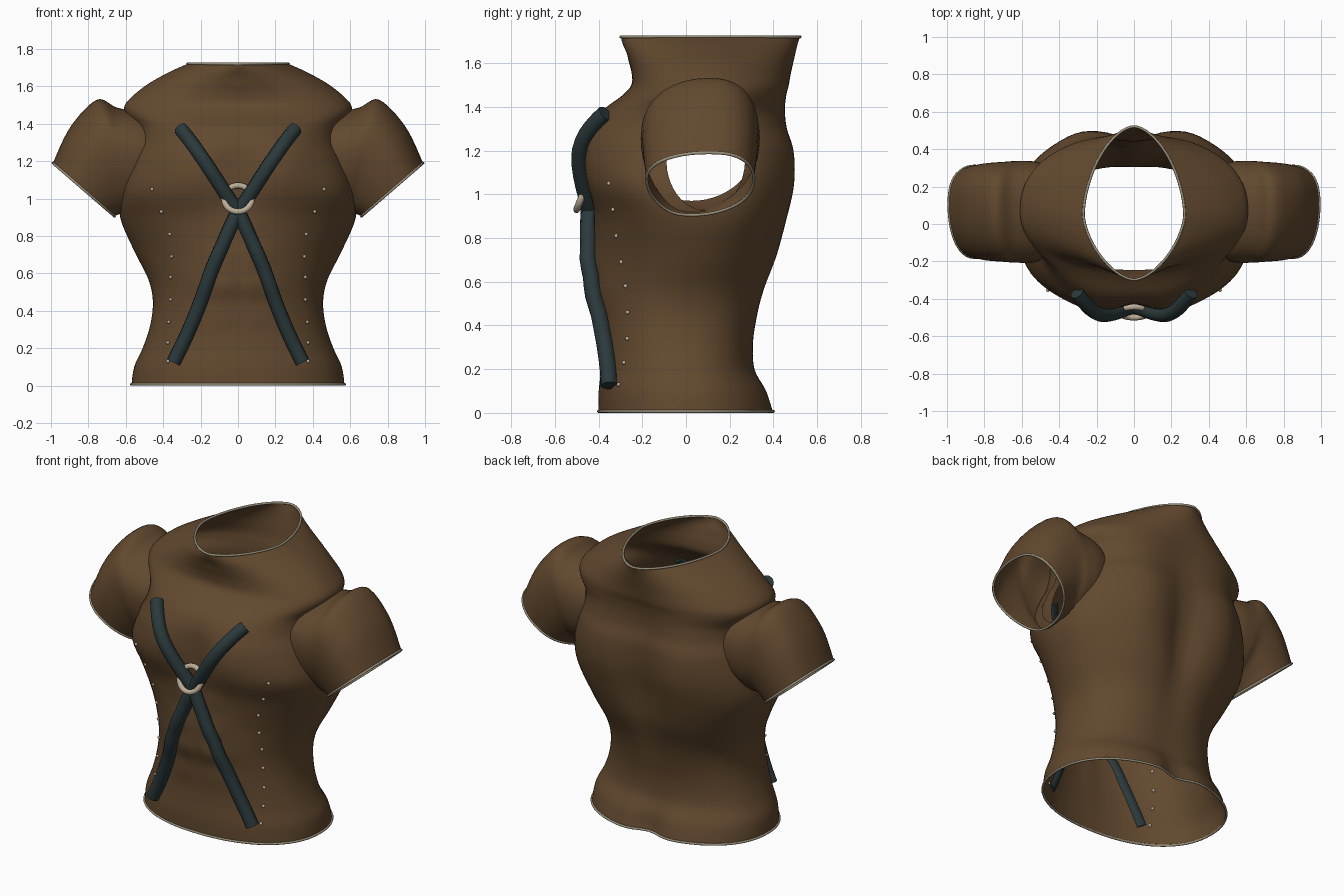
import bpy, bmesh, math
from math import sin, cos, pi, exp, copysign
from mathutils import Vector
from mathutils.bvhtree import BVHTree

cube = bpy.data.objects.get("Cube")
if cube:
    bpy.data.objects.remove(cube)


def material(name, rgb, rough=0.7):
    m = bpy.data.materials.new(name)
    m.use_nodes = True
    m.diffuse_color = (*rgb, 1)
    node = m.node_tree.nodes["Principled BSDF"]
    node.inputs["Base Color"].default_value = (*rgb, 1)
    node.inputs["Roughness"].default_value = rough
    return m


LEATHER = material("brown leather", (0.122, 0.066, 0.028))
STRAP = material("dark slate strap", (0.024, 0.040, 0.043))
BONE = material("pale bone", (0.50, 0.42, 0.31))
TRIM = material("khaki trim", (0.32, 0.28, 0.20))


def catmull(rows, steps):
    """Smooth interpolation through rows of numbers."""
    out = []
    for i in range(len(rows) - 1):
        a, b = rows[max(i - 1, 0)], rows[i]
        c, d = rows[i + 1], rows[min(i + 2, len(rows) - 1)]
        for s in range(steps):
            t = s / steps
            out.append([q + t / 2 * (r - p + t * (2 * p - 5 * q + 4 * r - u + t * (3 * (q - r) + u - p)))
                        for p, q, r, u in zip(a, b, c, d)])
    return out + [list(rows[-1])]


def power(v, n):
    return copysign(abs(v) ** (2 / n), v)


def bump(v, centre, width):
    return exp(-((v - centre) / width) ** 2)


def finish(name, bm, mat):
    me = bpy.data.meshes.new(name)
    bm.to_mesh(me)
    bm.free()
    me.materials.append(mat)
    ob = bpy.data.objects.new(name, me)
    bpy.context.collection.objects.link(ob)
    me.shade_smooth()


def loft(rings):
    bm = bmesh.new()
    loops = [[bm.verts.new(p) for p in ring] for ring in rings]
    for lo, hi in zip(loops, loops[1:]):
        for i in range(len(lo)):
            j = (i + 1) % len(lo)
            bm.faces.new((lo[i], lo[j], hi[j], hi[i]))
    bmesh.ops.recalc_face_normals(bm, faces=bm.faces)
    return bm


def tube(name, points, radius, mat, cyclic=False):
    cu = bpy.data.curves.new(name, 'CURVE')
    cu.dimensions = '3D'
    cu.bevel_depth = radius
    cu.bevel_resolution = 3
    cu.use_fill_caps = not cyclic
    sp = cu.splines.new('POLY')
    sp.points.add(len(points) - 1)
    for sp_pt, p in zip(sp.points, points):
        sp_pt.co = (*p, 1)
    sp.use_cyclic_u = cyclic
    cu.materials.append(mat)
    ob = bpy.data.objects.new(name, cu)
    bpy.context.collection.objects.link(ob)
    bpy.ops.object.select_all(action='DESELECT')
    ob.select_set(True)
    bpy.context.view_layer.objects.active = ob
    bpy.ops.object.convert(target='MESH')
    bpy.ops.object.shade_smooth_by_angle(angle=0.9)


# Torso: height, half width, front y, back y, centre y, front and back roundness
BODY = [
    (0, .57, -.40, .415, 0, 2.2, 2.2), (.1, .555, -.40, .38, 0, 2.2, 2.2),
    (.2, .51, -.39, .322, -.02, 2.2, 2.3), (.32, .47, -.39, .312, -.03, 2.2, 2.4),
    (.45, .455, -.405, .335, -.02, 2.1, 2.3), (.57, .48, -.43, .37, 0, 1.9, 2.2),
    (.72, .555, -.43, .425, .03, 1.8, 2.2), (.9, .63, -.42, .46, .05, 2.1, 2.4),
    (1.05, .625, -.435, .485, .05, 2.8, 2.6), (1.2, .575, -.435, .485, .06, 2.8, 2.8),
    (1.3, .54, -.425, .46, .07, 2.5, 2.8), (1.38, .55, -.385, .455, .07, 2.3, 2.6),
    (1.45, .6, -.295, .462, .07, 2.3, 2.4), (1.5, .605, -.25, .475, .07, 2.2, 2.2),
    (1.56, .55, -.25, .485, .07, 2, 2), (1.62, .47, -.27, .497, .07, 1.8, 1.85),
    (1.68, .36, -.295, .51, .06, 1.65, 1.75), (1.72, .27, -.30, .522, .05, 1.6, 1.7)]
SEGMENTS = 88


def body_ring(row):
    z, w, front, back, mid, round_front, round_back = row
    ring = []
    for i in range(SEGMENTS):
        a = 2 * pi * i / SEGMENTS
        n = round_back if sin(a) > 0 else round_front
        x = w * power(cos(a), n)
        s = power(sin(a), n)
        side = abs(x)
        if s > 0:  # spine groove between two long back muscles
            y = mid + (back - mid) * s
            groove = bump(z, 0, .17) + bump(z, .92, .4)
            y += s * (.028 * bump(z, 1.05, .35) * bump(side, .29, .14) - .05 * groove * bump(x, 0, .1))
        else:      # chest, breastbone and stomach muscles
            y = mid + (mid - front) * s
            chest = bump(z, 1.15, .17)
            belly = bump(z, .6, .3)
            relief = .035 * chest * bump(side, .23, .16) - .015 * chest * bump(x, 0, .06)
            relief += belly * bump(side, .1, .09) * .005 * cos(z * 36)
            relief -= belly * .01 * bump(x, 0, .03)
            relief -= .01 * bump(z, 1.66, .05) * bump(x, 0, .06)
            y += s * relief
        ring.append((x, y, z))
    return ring


body_rings = [body_ring(r) for r in catmull(BODY, 5)]
bm = loft(body_rings)
surface = BVHTree.FromBMesh(bm)

# Armholes inside the sleeves, with their edges drawn onto an ellipse
HOLE_Y, HOLE_Z, HOLE_RY, HOLE_RZ = .09, 1.16, .18, .235


def hole_distance(p):
    return math.hypot((p.y - HOLE_Y) / HOLE_RY, (p.z - HOLE_Z) / HOLE_RZ)


holes = []
for f in bm.faces:
    c = f.calc_center_median()
    if abs(c.x) > .4 and hole_distance(c) < 1:
        holes.append(f)
rim = {v for f in holes for v in f.verts}
bmesh.ops.delete(bm, geom=holes, context='FACES')
for v in rim:
    if v.is_valid:
        d = hole_distance(v.co)
        v.co.y = HOLE_Y + (v.co.y - HOLE_Y) / d
        v.co.z = HOLE_Z + (v.co.z - HOLE_Z) / d
finish("torso", bm, LEATHER)
tube("waist_trim", [(x, y, .007) for x, y, z in body_rings[0]], .007, TRIM, True)
tube("neck_trim", body_rings[-1], .007, TRIM, True)

# Sleeves: top x, top z, bottom x, bottom z, centre y, half depth
SLEEVE = [
    (.42, 1.42, .50, .97, .065, .26), (.53, 1.46, .54, .95, .065, .282),
    (.65, 1.487, .58, .935, .065, .285), (.755, 1.528, .61, .925, .065, .28),
    (.895, 1.385, .64, .915, .065, .272), (.99, 1.19, .66, .905, .065, .257)]


def sleeve_ring(row, sx):
    tx, tz, bx, bz, mid, depth = row
    ring = []
    for i in range(48):
        a = 2 * pi * i / 48
        u, v = power(cos(a), 2.3), power(sin(a), 2.3)
        t = (1 + u) / 2
        narrow = 1 - .22 * (1 - t) ** 2
        y = mid + depth * v * narrow + .04 * u * (1 - v * v)
        ring.append((sx * (bx + (tx - bx) * t), y, bz + (tz - bz) * t))
    return ring


for side, sx in (("left", 1), ("right", -1)):
    rings = [sleeve_ring(r, sx) for r in catmull(SLEEVE, 6)]
    finish(side + "_sleeve", loft(rings), LEATHER)
    tube(side + "_cuff_trim", rings[-1], .007, TRIM, True)


def on_front(x, z, lift):
    hit = surface.ray_cast(Vector((x, -2, z)), Vector((0, 1, 0)))[0]
    return Vector((x, hit.y - lift, z))


# Crossed straps lying on the chest and stomach
PATH = [(-.305, 1.37), (-.25, 1.3), (-.16, 1.17), (-.05, 1.0), (.01, .91),
        (.07, .78), (.14, .62), (.2, .45), (.27, .28), (.345, .125)]
for side, sx in (("left", 1), ("right", -1)):
    pts = [on_front(sx * x, z, .027) for x, z in catmull(PATH, 4)]
    tube(side + "_strap", pts, .039, STRAP)

# Ring holding the crossing, its lower half in front of the straps
ring = []
for i in range(32):
    a = 2 * pi * i / 32
    ring.append((.075 * cos(a), -.472 + .028 * sin(a), 1.0 + .07 * sin(a)))
tube("strap_ring", ring, .016, BONE, True)

# Columns of small studs on both sides of the stomach
STUDS = [(.46, 1.05), (.41, .93), (.365, .81), (.355, .69), (.36, .58),
         (.36, .46), (.37, .34), (.375, .23), (.375, .13)]
for side, sx in (("left", 1), ("right", -1)):
    bm = bmesh.new()
    for x, z in STUDS:
        made = bmesh.ops.create_icosphere(bm, subdivisions=2, radius=.01)
        bmesh.ops.translate(bm, verts=made["verts"], vec=on_front(sx * x, z, .002))
    finish(side + "_studs", bm, BONE)
